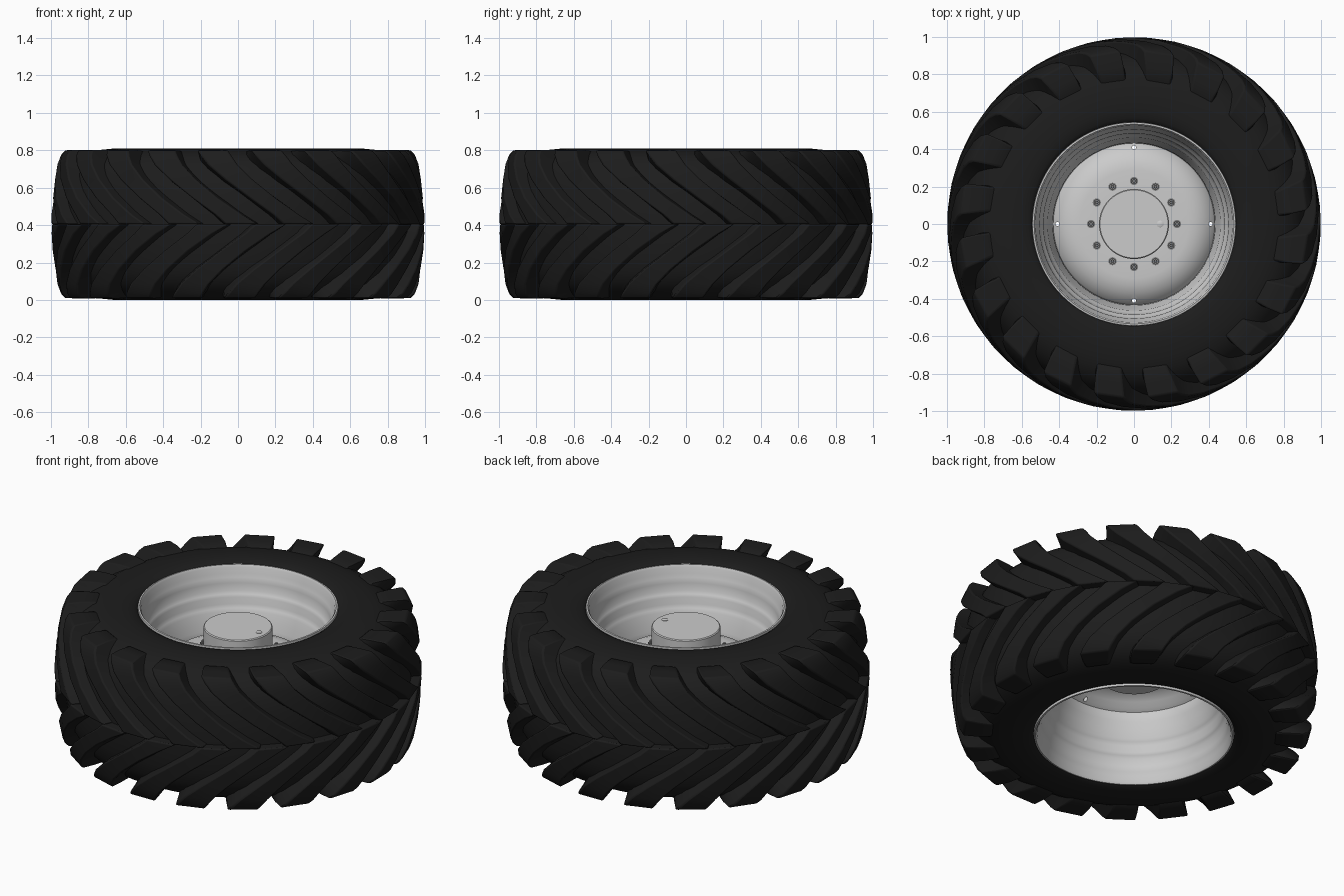
import bpy, bmesh
from math import sin, cos, pi, radians

if "Cube" in bpy.data.objects:
    bpy.data.objects.remove(bpy.data.objects["Cube"])

MID = 0.405      # height of the wheel's middle plane
LUGS = 20        # lugs per side

black = bpy.data.materials.new("rubber_black")
black.diffuse_color = (0.012, 0.012, 0.012, 1)
black.use_nodes = True
black.node_tree.nodes["Principled BSDF"].inputs["Base Color"].default_value = black.diffuse_color
steel = bpy.data.materials.new("dark_steel")
steel.diffuse_color = (0.2, 0.2, 0.2, 1)
steel.use_nodes = True
steel.node_tree.nodes["Principled BSDF"].inputs["Base Color"].default_value = steel.diffuse_color


def finish(name, bm, mat=None, angle=35):
    bmesh.ops.recalc_face_normals(bm, faces=bm.faces)
    me = bpy.data.meshes.new(name)
    bm.to_mesh(me)
    bm.free()
    ob = bpy.data.objects.new(name, me)
    bpy.context.collection.objects.link(ob)
    if mat:
        me.materials.append(mat)
    bpy.ops.object.select_all(action='DESELECT')
    ob.select_set(True)
    bpy.context.view_layer.objects.active = ob
    bpy.ops.object.shade_smooth_by_angle(angle=radians(angle))
    return ob


def lathe(name, profile, mat=None, closed=True, segs=96, angle=35):
    """Spin an (r, z) profile about the z axis."""
    bm = bmesh.new()
    rings = [[bm.verts.new((r * cos(2 * pi * i / segs), r * sin(2 * pi * i / segs), z))
              for i in range(segs)] for r, z in profile]
    n = len(rings)
    for k in range(n if closed else n - 1):
        a, b = rings[k], rings[(k + 1) % n]
        for i in range(segs):
            j = (i + 1) % segs
            bm.faces.new((a[i], a[j], b[j], b[i]))
    if not closed:
        bm.faces.new(rings[0])
        bm.faces.new(rings[-1])
    return finish(name, bm, mat, angle)


def mirrored(half):
    """Half profile as (r, offset from middle) -> full profile, top to bottom."""
    top = [(r, MID + s) for r, s in half]
    return top + [(r, MID - s) for r, s in reversed(half)]


# Tyre carcass
lathe("tyre_carcass", mirrored([
    (0.53, 0.36), (0.545, 0.385), (0.565, 0.397), (0.61, 0.404), (0.66, 0.405),
    (0.73, 0.398), (0.79, 0.383), (0.84, 0.355), (0.88, 0.315), (0.91, 0.26),
    (0.93, 0.18), (0.94, 0.09), (0.943, 0.02)]), black, angle=60)

# Tread lugs: (angle, half width, top r, top s, base r, base s)
STATIONS = [
    (0.02, 0.085, 1.000, 0.000, 0.92, 0.000),
    (-0.05, 0.070, 0.998, 0.050, 0.92, 0.050),
    (-0.18, 0.068, 0.992, 0.140, 0.91, 0.140),
    (-0.31, 0.074, 0.980, 0.240, 0.89, 0.225),
    (-0.40, 0.082, 0.966, 0.320, 0.86, 0.290),
    (-0.44, 0.086, 0.948, 0.370, 0.83, 0.320),
    (-0.46, 0.088, 0.928, 0.395, 0.80, 0.340),
    (-0.475, 0.086, 0.850, 0.397, 0.77, 0.350),
    (-0.485, 0.080, 0.780, 0.394, 0.74, 0.365),
]


def make_lugs(name, side, offset):
    bm = bmesh.new()
    for n in range(LUGS):
        start = 2 * pi * (n + offset) / LUGS
        rows = []
        for ang, w, tr, ts, br, bs in STATIONS:
            pts = [(-w - 0.022, br, bs), (-w, tr, ts), (w, tr, ts), (w + 0.022, br, bs)]
            rows.append([bm.verts.new((r * cos(start + ang + d), r * sin(start + ang + d),
                                       MID + side * s)) for d, r, s in pts])
        for a, b in zip(rows, rows[1:]):
            for i in range(4):
                j = (i + 1) % 4
                bm.faces.new((a[i], a[j], b[j], b[i]))
        bm.faces.new(rows[0])
        bm.faces.new(rows[-1])
    ob = finish(name, bm, black, 40)
    bev = ob.modifiers.new("soft_edges", 'BEVEL')
    bev.width = 0.008
    bev.segments = 2
    bev.limit_method = 'ANGLE'
    bev.angle_limit = radians(40)


make_lugs("tread_lugs_upper", 1, 0)
make_lugs("tread_lugs_lower", -1, 0.5)

# Stepped rim barrel, inner face then outer face
inner = [(0.545, 0.385), (0.543, 0.397), (0.534, 0.398), (0.526, 0.385), (0.522, 0.35),
         (0.512, 0.33), (0.505, 0.30), (0.503, 0.255), (0.492, 0.24), (0.484, 0.225),
         (0.482, 0.185), (0.472, 0.165), (0.462, 0.15), (0.455, 0.10), (0.435, 0.06),
         (0.432, 0.02)]
outer = [(0.45, 0.02), (0.47, 0.10), (0.50, 0.19), (0.52, 0.26), (0.535, 0.34)]
full_inner = mirrored(inner)
full_outer = mirrored(outer)
lathe("rim_barrel", full_inner + full_outer[::-1], angle=50)

# Dished wheel disc, with four small vent holes near its edge
disc = lathe("wheel_disc", [
    (0.18, 0.50), (0.29, 0.50), (0.33, 0.495), (0.37, 0.48), (0.40, 0.46), (0.425, 0.435),
    (0.435, 0.42), (0.435, 0.40), (0.41, 0.415), (0.385, 0.44), (0.35, 0.465),
    (0.30, 0.48), (0.18, 0.48)], angle=50)
for k in range(4):
    a = k * pi / 2
    bpy.ops.mesh.primitive_cylinder_add(vertices=16, radius=0.011, depth=0.3,
                                        location=(0.41 * cos(a), 0.41 * sin(a), 0.44))
    cutter = bpy.context.object
    cutter.name = "vent_cutter"
    cutter.hide_render = True
    bpy.context.view_layer.objects.active = disc
    mod = disc.modifiers.new("vent", 'BOOLEAN')
    mod.operation = 'DIFFERENCE'
    mod.object = cutter
    bpy.ops.object.modifier_apply(modifier=mod.name)
    bpy.data.objects.remove(cutter)

# Central hub drum and its small filler plug
lathe("hub", [(0.18, 0.37), (0.187, 0.377), (0.187, 0.677), (0.182, 0.682)],
      closed=False, segs=64)
lathe("hub_plug", [(0.018, 0.67), (0.018, 0.684), (0.015, 0.686)], closed=False,
      segs=16).location.x = 0.14

# Wheel nuts: washer, hexagon nut and stud joined in one mesh
bm = bmesh.new()
for k in range(12):
    a = 2 * pi * k / 12
    for sides, rad, z0, z1 in ((16, 0.022, 0.495, 0.505), (6, 0.018, 0.50, 0.522),
                               (12, 0.009, 0.51, 0.535)):
        r = bmesh.ops.create_cone(bm, cap_ends=True, segments=sides, radius1=rad,
                                  radius2=rad, depth=z1 - z0)
        bmesh.ops.translate(bm, verts=r["verts"],
                            vec=(0.23 * cos(a), 0.23 * sin(a), (z0 + z1) / 2))
finish("wheel_nuts", bm, steel)
